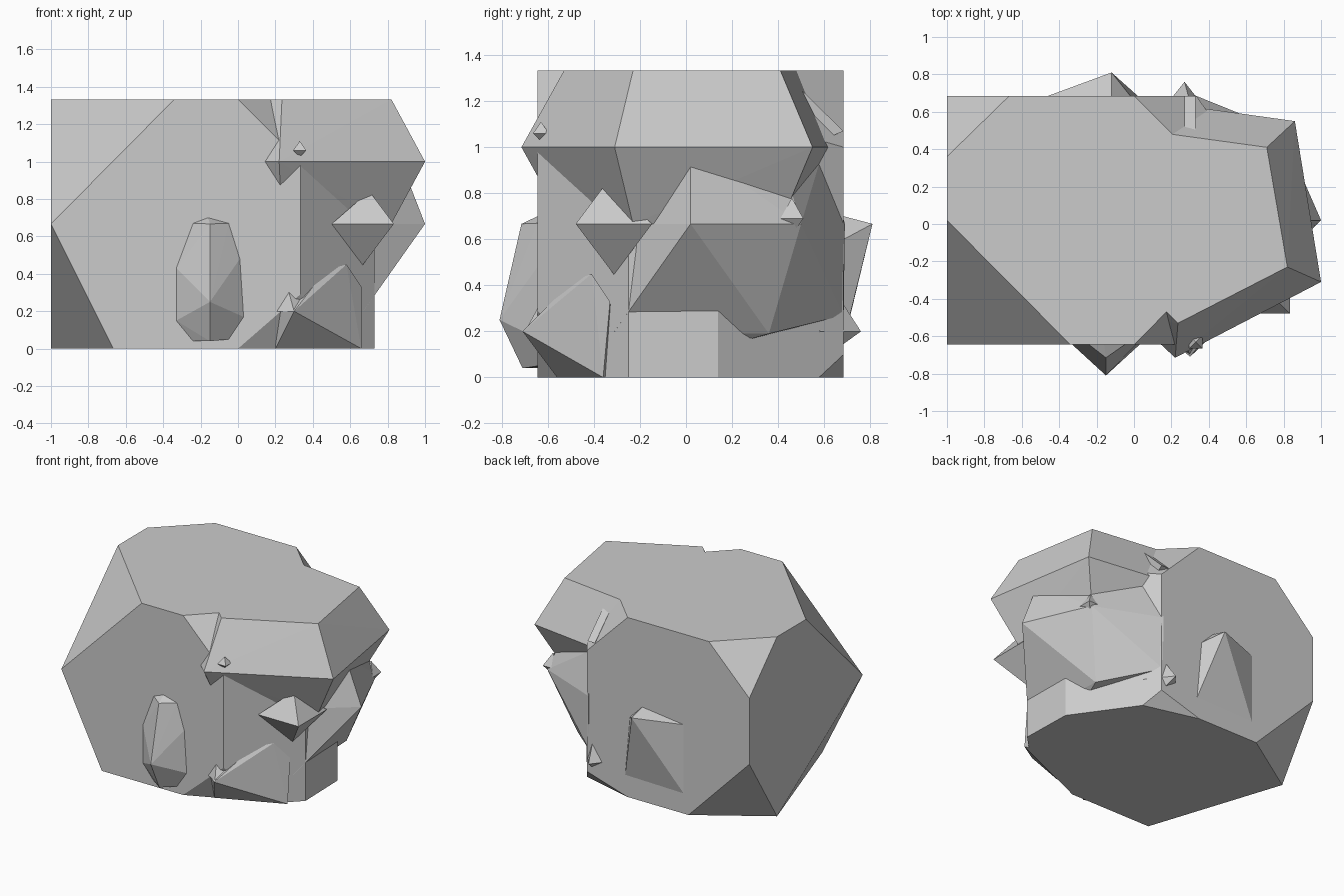
import bpy, bmesh
from mathutils import Vector
from mathutils.geometry import normal

if "Cube" in bpy.data.objects:
    bpy.data.objects.remove(bpy.data.objects["Cube"])


def add_object(name, bm):
    bmesh.ops.dissolve_limit(bm, angle_limit=0.01, verts=bm.verts, edges=bm.edges)
    bmesh.ops.recalc_face_normals(bm, faces=bm.faces)
    mesh = bpy.data.meshes.new(name)
    bm.to_mesh(mesh)
    bm.free()
    obj = bpy.data.objects.new(name, mesh)
    bpy.context.collection.objects.link(obj)
    return obj


def rehull(bm):
    pts = [v.co.copy() for v in bm.verts]
    bm.clear()
    for p in pts:
        bm.verts.new(p)
    bmesh.ops.remove_doubles(bm, verts=bm.verts, dist=1e-4)
    res = bmesh.ops.convex_hull(bm, input=bm.verts)
    loose = [v for v in bm.verts if not v.link_faces]
    bmesh.ops.delete(bm, geom=loose, context='VERTS')


def hull(name, points, cuts=()):
    """Faceted convex block, with corners sliced off by three-point planes."""
    bm = bmesh.new()
    for p in points:
        bm.verts.new(p)
    rehull(bm)
    centre = Vector((-0.2, 0, 0.667))
    for cut in cuts:
        a, b, c = (Vector(p) for p in cut)
        n = normal(a, b, c)
        if (centre - a).dot(n) > 0:
            n = -n
        bmesh.ops.bisect_plane(bm, geom=bm.verts[:] + bm.edges[:] + bm.faces[:],
                               plane_co=a, plane_no=n, clear_outer=True)
        rehull(bm)
    return add_object(name, bm)


def level(z, *xy):
    return [(x, y, z) for x, y in xy]


F, B, T = -0.645, 0.685, 1.333

# Skull: six-sided prism with its corners cut away
plan = [(-1, F), (.333, F), (.73, -.25), (.72, .14), (.333, B), (-1, B)]
hull("skull", level(0, *plan) + level(T, *plan), [
    [(-1, .02, T), (-.34, F, T), (-1, F, .667)],
    [(-1, .36, T), (-.667, B, T), (-1, B, 1.0)],
    [(-1, .36, 0), (-.667, F, 0), (-1, F, .667)],
    [(-1, .36, 0), (-.5, B, 0), (-1, B, .51)],
    [(0, F, T), (.333, F, 1.0), (.333, -.31, T)],
    [(0, B, T), (.333, B, 1.0), (.333, .352, T)],
    [(0, F, 0), (.333, F, .29), (.6, -.38, 0)],
    [(0, B, 0), (.4, .58, 0), (.333, B, .1)],
])

# Brow: overhanging slab with a sharp ridge around its middle
inset = [(0, -.3), (.235, -.53), (.82, -.23), (.71, .41), (.2, .48)]
hull("brow", level(T, *inset) + level(.667, *inset)
     + level(1.0, (0, -.51), (.22, -.715), (1.0, -.31), (.86, .55), (.25, .635)))

# Nose: wide wedge growing from the face
hull("nose", level(.667, (1.0, .02), (.79, .5), (.32, .69), (.72, -.21))
     + level(1.0, (.87, .02), (.68, .4), (.3, .6), (.6, -.2))
     + [(.67, -.31, .2), (.64, .36, .19), (.62, .29, .17), (.32, B, .27), (.4, -.2, .3)])

# Eyes: four-sided double pyramids, plus a small stud on the brow
def eye(name, c, r, up, down, lean=0):
    x, y, z = c
    hull(name, level(z, (x-r, y-r), (x+r, y-r), (x+r, y+r), (x-r, y+r))
         + [(x+lean, y-lean, z+up), (x, y, z-down)])

eye("near_eye", (.667, -.313, .667), .166, .175, .22, .035)
eye("far_eye", (.77, .46, .69), .05, .09, .07)
eye("brow_stud", (.33, -.63, 1.06), .035, .05, .035)

# Mouth on the near side, with the nub at its corner
hull("mouth", [(.3, -.71, .2), (.66, -.33, .33), (.58, -.41, .45), (.47, -.49, .42),
               (.66, -.36, 0), (.2, -.56, 0), (.21, -.63, .2), (.45, -.3, 0), (.5, -.35, .35)])
hull("mouth_nub", [(.27, -.64, .31), (.3, -.7, .2), (.2, -.64, .2), (.34, -.62, .27),
                   (.3, -.55, .2)])

# Mouth corner on the far side
hull("far_mouth_corner", [(.27, .76, .2), (.19, .66, .2), (.41, .58, .2), (.3, .65, .37),
                          (.33, .58, .07), (.25, .55, .2)])

# Sliver on the far temple
hull("temple_ridge", [(.27, .5, 1.25), (.33, .5, 1.25), (.33, .684, 1.07), (.27, .684, 1.07),
                      (.3, .52, 1.0)])

# Ears: ridged plates on both sides
outline = [(-.24, .67), (-.33, .43), (-.33, .15), (-.24, .04), (-.05, .05),
           (.03, .17), (.01, .48), (-.05, .67), (-.16, .7)]
hull("near_ear", [(x, y, z) for x, z in outline for y in (F, -.6)]
     + [(-.15, -.715, .667), (-.15, -.81, .25), (-.15, -.71, .04)])
far = [(-.46, .66), (-.46, .15), (.02, .16), (-.02, .6), (-.12, .7)]
hull("far_ear", [(x, y, z) for x, z in far for y in (B, .62)] + [(-.12, .81, .667)])
